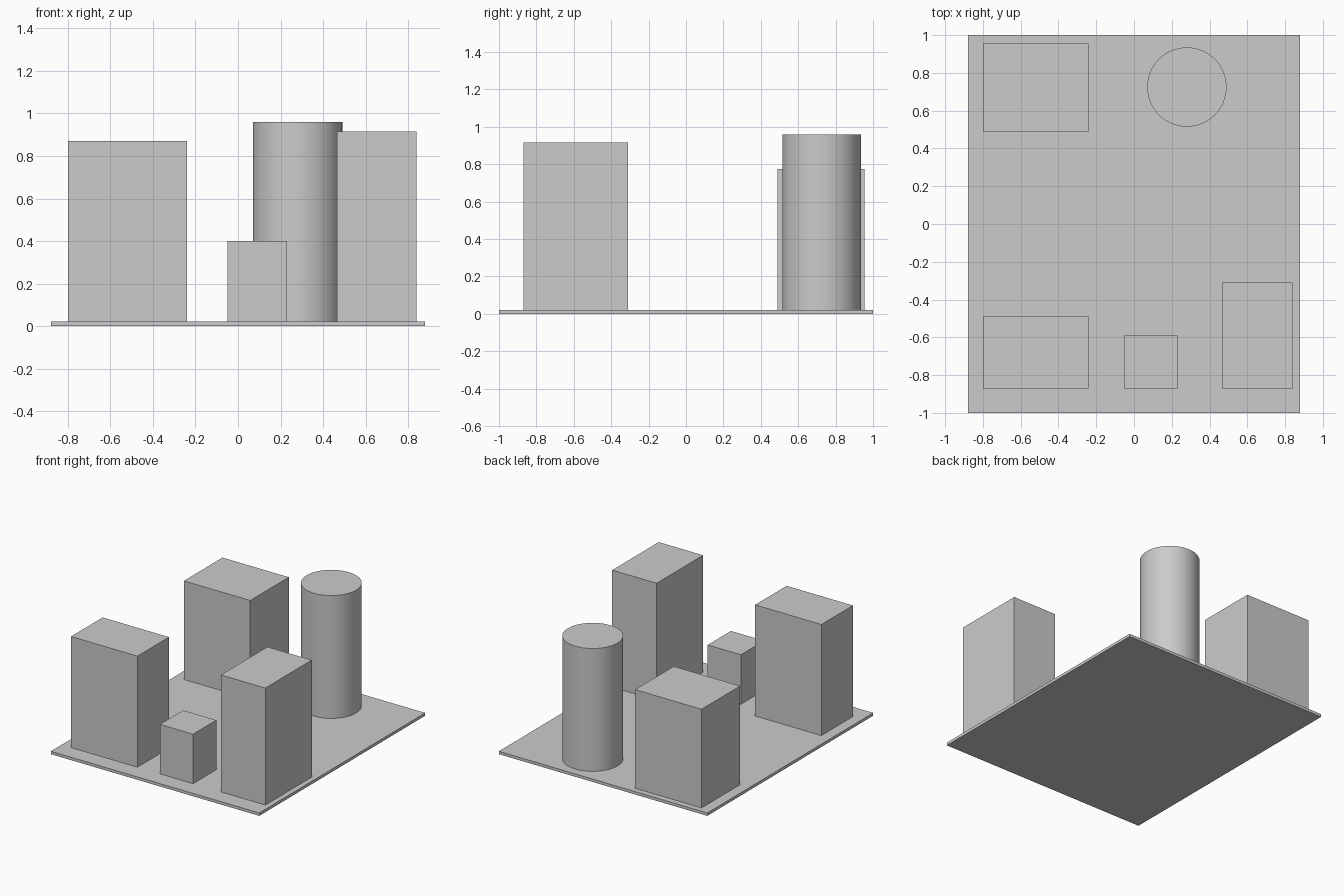
import bpy
import math

if "Cube" in bpy.data.objects:
    bpy.data.objects.remove(bpy.data.objects["Cube"], do_unlink=True)

# Single plain material
grey = bpy.data.materials.new("light grey")
grey.use_nodes = True
color = (0.6, 0.6, 0.6, 1)
grey.diffuse_color = color
grey.node_tree.nodes["Principled BSDF"].inputs["Base Color"].default_value = color

PLATE_TOP = 0.022


def box(name, x0, x1, y0, y1, z0, z1):
    """Axis-aligned block between the given limits."""
    bpy.ops.mesh.primitive_cube_add(
        size=1, location=((x0 + x1) / 2, (y0 + y1) / 2, (z0 + z1) / 2))
    obj = bpy.context.object
    obj.name = name
    obj.scale = (x1 - x0, y1 - y0, z1 - z0)
    bpy.ops.object.transform_apply(location=False, rotation=False, scale=True)
    obj.data.materials.append(grey)
    return obj


# Base plate
box("base_plate", -0.88, 0.88, -1, 1, 0, PLATE_TOP)

# Rectangular blocks standing on the plate: x range, y range, top
blocks = {
    "front_right_block": (-0.80, -0.24, -0.87, -0.49, 0.87),
    "back_right_block": (-0.80, -0.24, 0.49, 0.955, 0.775),
    "small_front_block": (-0.05, 0.23, -0.87, -0.59, 0.40),
    "front_left_block": (0.465, 0.84, -0.87, -0.31, 0.915),
}
for name, (x0, x1, y0, y1, top) in blocks.items():
    box(name, x0, x1, y0, y1, PLATE_TOP, top)

# Round tower
height = 0.96 - PLATE_TOP
bpy.ops.mesh.primitive_cylinder_add(
    vertices=64, radius=0.21, depth=height,
    location=(0.28, 0.725, PLATE_TOP + height / 2))
tower = bpy.context.object
tower.name = "round_tower"
tower.data.materials.append(grey)
bpy.ops.object.shade_smooth_by_angle(angle=math.radians(30))
